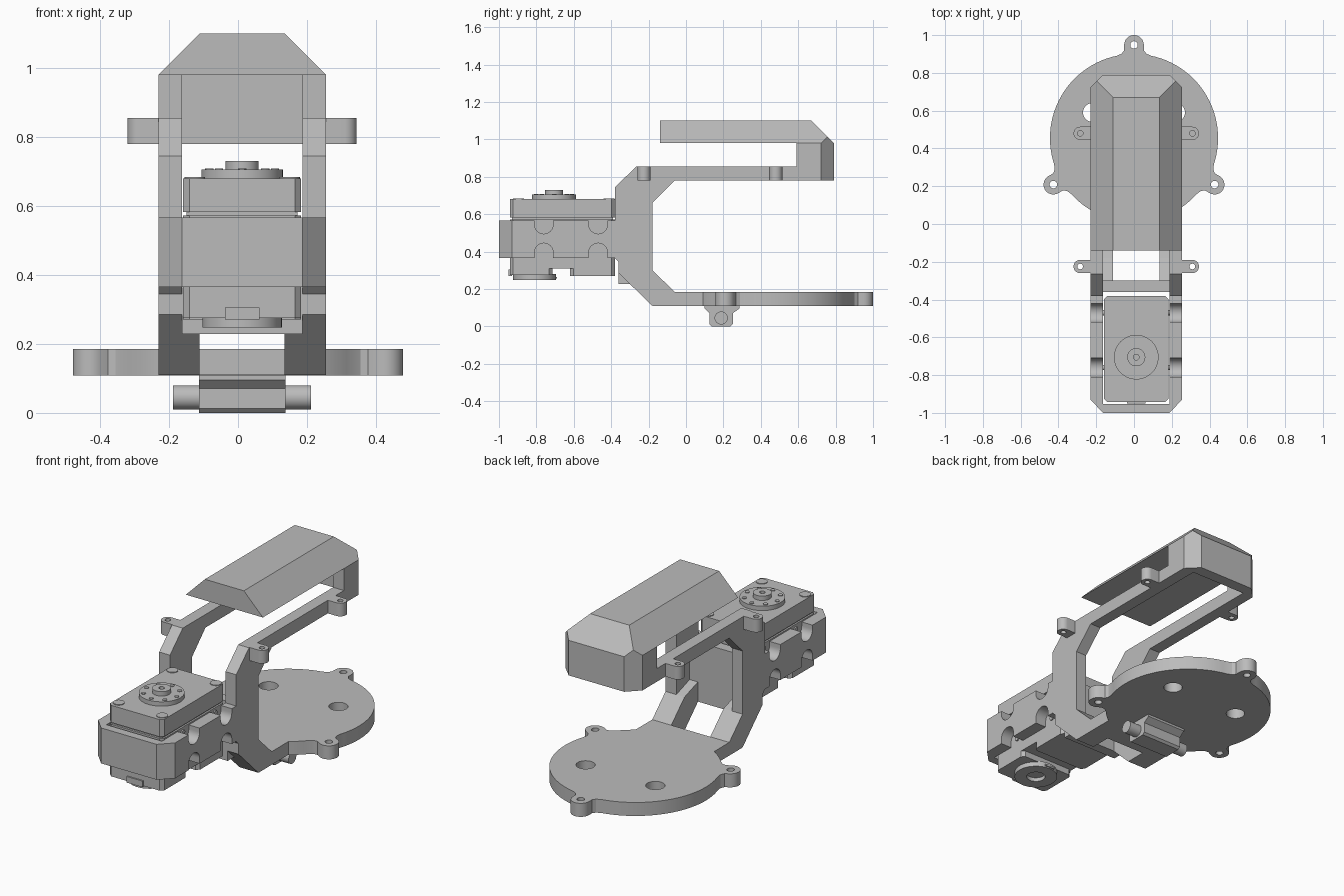
import bpy
import bmesh
from math import sin, cos, pi, radians
from mathutils import Vector, Matrix

if "Cube" in bpy.data.objects:
    bpy.data.objects.remove(bpy.data.objects["Cube"])

grey = bpy.data.materials.new("light_grey_plastic")
grey.use_nodes = True
tone = (0.5, 0.5, 0.5, 1)
grey.diffuse_color = tone
grey.node_tree.nodes["Principled BSDF"].inputs["Base Color"].default_value = tone

XC = 0.012                               # centre line of the frame
OUT, INN, LEG = 0.243, 0.175, 0.123      # half widths: outside, inside, wide leg


def finish(name, bm):
    bmesh.ops.recalc_face_normals(bm, faces=bm.faces)
    mesh = bpy.data.meshes.new(name)
    bm.to_mesh(mesh)
    bm.free()
    mesh.materials.append(grey)
    ob = bpy.data.objects.new(name, mesh)
    bpy.context.collection.objects.link(ob)
    return ob


def prism(name, pts, a, b, axis="z", xc=XC):
    """Extrude an outline from a to b along the axis."""
    def place(p, t):
        return (xc + t, p[0], p[1]) if axis == "x" else (xc + p[0], p[1], t)
    bm = bmesh.new()
    lower = [bm.verts.new(place(p, a)) for p in pts]
    upper = [bm.verts.new(place(p, b)) for p in pts]
    bm.faces.new(lower)
    bm.faces.new(upper)
    for i in range(len(pts)):
        j = (i + 1) % len(pts)
        bm.faces.new((lower[i], lower[j], upper[j], upper[i]))
    return finish(name, bm)


def arc(cx, cy, r, start=0, end=360, n=32):
    full = end - start == 360
    return [(cx + r * cos(radians(start + (end - start) * i / n)),
             cy + r * sin(radians(start + (end - start) * i / n)))
            for i in range(n if full else n + 1)]


def rect(x0, x1, y0, y1, c=0.0):
    if not c:
        return [(x0, y0), (x1, y0), (x1, y1), (x0, y1)]
    return [(x0 + c, y0), (x1 - c, y0), (x1, y0 + c), (x1, y1 - c),
            (x1 - c, y1), (x0 + c, y1), (x0, y1 - c), (x0, y0 + c)]


def combine(ob, others, operation):
    """Apply booleans and remove the helper objects."""
    for other in others:
        mod = ob.modifiers.new("cut", "BOOLEAN")
        mod.operation, mod.object, mod.solver = operation, other, "EXACT"
    graph = bpy.context.evaluated_depsgraph_get()
    mesh = bpy.data.meshes.new_from_object(ob.evaluated_get(graph))
    ob.modifiers.clear()
    ob.data = mesh
    for other in others:
        bpy.data.objects.remove(other)


def smooth(ob):
    ob.data.shade_smooth()
    ob.data.set_sharp_from_angle(angle=radians(30))


# Round base plate with three screw ears and two cable holes
base = prism("base_disc", arc(0, 0.455, 0.445, n=96), 0.108, 0.185, xc=0)
ears, holes = [], []
for turn in (90, 210, 330):
    outline = [(0.40, -0.10), (0.432, -0.10), (0.447, -0.065), (0.465, -0.052)]
    outline += arc(0.493, 0, 0.052, -90, 90, 16)
    outline += [(x, -y) for x, y in reversed(outline[:4])]
    spin = Matrix.Rotation(radians(turn), 2)
    pts = [spin @ Vector(p) + Vector((0, 0.455)) for p in outline]
    ears.append(prism("ear", pts, 0.108, 0.185, xc=0))
    c = spin @ Vector((0.493, 0))
    holes.append(prism("ear_hole", arc(c.x, c.y + 0.455, 0.02, n=20), 0, 0.3, xc=0))
for x in (-0.22, 0.22):
    holes.append(prism("cable_hole", arc(x, 0.59, 0.05), 0, 0.3, xc=0))
combine(base, ears, "UNION")
combine(base, holes, "DIFFERENCE")
smooth(base)

# Side frames: motor bracket wall, C shaped column, upper arm and hood post
side = [(-0.38, 0.567), (-0.38, 0.745), (-0.265, 0.855), (0.59, 0.855), (0.59, 0.98),
        (0.722, 0.98), (0.722, 0.78), (-0.06, 0.78), (-0.18, 0.66), (-0.18, 0.30),
        (-0.06, 0.185), (0.12, 0.185), (0.12, 0.11), (-0.18, 0.11), (-0.36, 0.285),
        (-0.36, 0.345), (-0.38, 0.365), (-0.93, 0.365), (-0.93, 0.567)]
leg = [(-0.36, 0.34), (-0.30, 0.34), (-0.18, 0.30), (-0.06, 0.185), (0.12, 0.185),
       (0.12, 0.11), (-0.18, 0.11), (-0.36, 0.285)]
for s, label in ((-1, "right"), (1, "left")):
    frame = prism("frame_" + label, side, s * INN, s * OUT, "x")
    cutters = []
    for y in (-0.76, -0.47):
        upper = arc(y, 0.545, 0.05, 180, 360, 16) + [(y + 0.05, 0.6), (y - 0.05, 0.6)]
        lower = arc(y, 0.395, 0.05, 0, 180, 16) + [(y - 0.05, 0.33), (y + 0.05, 0.33)]
        for pts in (upper, lower):
            cutters.append(prism("notch", pts, s * 0.172, s * 0.3, "x"))
        # Screw heads in the notches
        for z in (0.545, 0.400):
            smooth(prism("side_screw", arc(y, z, 0.014, n=16), s * 0.16, s * 0.178, "x"))
    combine(frame, cutters, "DIFFERENCE")
    smooth(frame)
    prism("lower_leg_" + label, leg, s * LEG, s * INN, "x")

    # Screw tabs on the upper arm
    for y in (-0.225, 0.48):
        pts = [(s * x, yy) for x, yy in
               [(0.235, y - 0.035)] + arc(0.297, y, 0.035, -90, 90, 16) + [(0.235, y + 0.035)]]
        tab = prism("arm_tab_" + label, pts, 0.78, 0.855)
        combine(tab, [prism("tab_hole", arc(s * 0.297, y, 0.015, n=16), 0.7, 0.9)], "DIFFERENCE")
        smooth(tab)

# Cross members joining the two sides
prism("motor_back_wall", rect(-INN, INN, -0.36, -0.30), 0.228, 0.567)
prism("base_bridge", rect(-LEG, LEG, -0.06, 0.12), 0.11, 0.185)
prism("bracket_front_wall", [(-OUT, -0.93), (-INN, -1), (INN, -1), (OUT, -0.93),
                             (INN, -0.93), (INN, -0.952), (-INN, -0.952), (-INN, -0.93)],
      0.365, 0.567)
prism("hood_back_wall", [(-OUT, 0.722), (-INN, 0.79), (INN, 0.79), (OUT, 0.722)], 0.78, 0.98)

# Bevelled hood
bm = bmesh.new()
for s in (-1, 1):
    for x, y, z in [(OUT, -0.14, 0.98), (OUT, 0.722, 0.98), (INN, 0.79, 0.98),
                    (0.209, 0.756, 1.014), (LEG, -0.14, 1.10), (LEG, 0.67, 1.10)]:
        bm.verts.new((XC + s * x, y, z))
bmesh.ops.convex_hull(bm, input=bm.verts)
bmesh.ops.dissolve_limit(bm, angle_limit=radians(2), verts=bm.verts, edges=bm.edges)
finish("hood", bm)

# Motor: case, cap, stepped underside
W = 0.171
prism("motor_case", rect(-W, W, -0.942, -0.38, 0.018), 0.31, 0.572)
prism("motor_cap", rect(-W, W, -0.942, -0.38, 0.018), 0.582, 0.68)
prism("motor_cap_seam", rect(-W + 0.01, W - 0.01, -0.93, -0.39), 0.57, 0.584)
prism("motor_front_foot", rect(-W, W, -0.942, -0.715, 0.018), 0.275, 0.33)
prism("motor_rear_foot", rect(-W, W, -0.62, -0.38, 0.018), 0.27, 0.33)
prism("front_clip", rect(-0.05, 0.05, -0.95, -0.93), 0.27, 0.305)
prism("lower_clip", rect(-0.03, 0.03, -0.74, -0.69), 0.255, 0.265)
for x in (-0.137, 0.137):
    for y in (-0.895, -0.412):
        smooth(prism("cap_screw", arc(x, y, 0.03, n=24), 0.67, 0.684))

# Upper output horn with its ring of screws
smooth(prism("horn", arc(0, -0.705, 0.118, n=48), 0.67, 0.705))
hub = prism("horn_hub", arc(0, -0.705, 0.048), 0.70, 0.73)
combine(hub, [prism("hub_hole", arc(0, -0.705, 0.015, n=16), 0.71, 0.8)], "DIFFERENCE")
smooth(hub)
for i in range(8):
    a = i * pi / 4
    smooth(prism("horn_screw", arc(0.095 * cos(a), -0.705 + 0.095 * sin(a), 0.012, n=12),
                 0.70, 0.709))

# Lower horn ring
ring = prism("lower_horn", arc(0, -0.81, 0.115, n=48), 0.248, 0.28)
combine(ring, [prism("ring_hole", arc(0, -0.81, 0.05), 0.2, 0.27)], "DIFFERENCE")
smooth(ring)

# Pivot block and pin under the base
prism("pivot_block", [(0.10, 0.112), (0.10, 0.095), (0.125, 0.07), (0.125, 0.012), (0.137, 0),
                      (0.238, 0), (0.25, 0.012), (0.25, 0.07), (0.285, 0.095), (0.285, 0.112)],
      -0.125, 0.125, "x")
smooth(prism("pivot_pin", arc(0.188, 0.045, 0.035), -0.2, 0.2, "x"))
